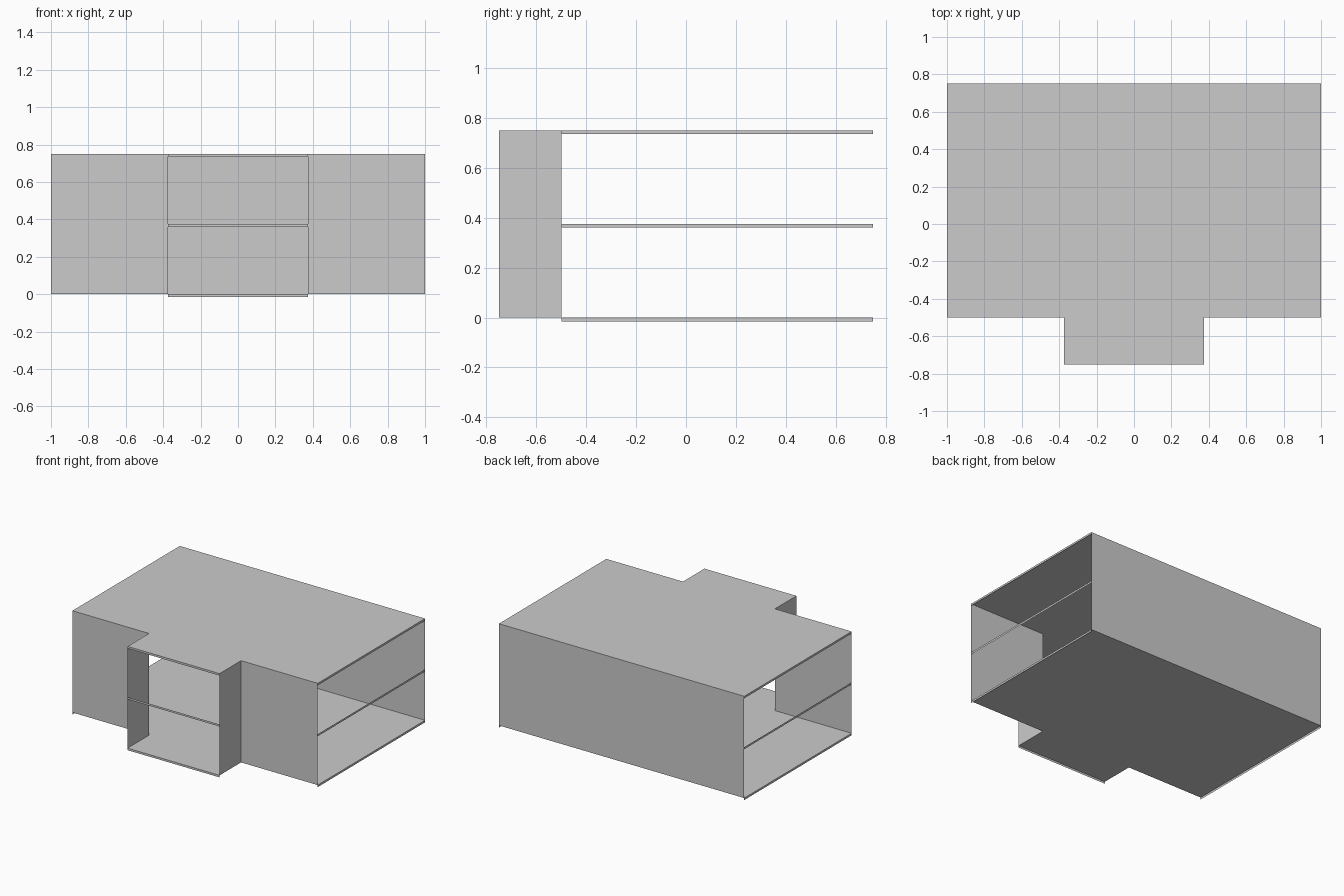
import bpy, bmesh
from mathutils import Vector

if "Cube" in bpy.data.objects:
    bpy.data.objects.remove(bpy.data.objects["Cube"])

H = 0.75


def make_object(name, bm):
    mesh = bpy.data.meshes.new(name)
    bm.to_mesh(mesh)
    bm.free()
    obj = bpy.data.objects.new(name, mesh)
    bpy.context.collection.objects.link(obj)
    return obj


# Thin shell: T-shaped floor, matching roof, walls except the glazed sides
outline = [(-1, -.5), (-.375, -.5), (-.375, -.75), (.375, -.75),
           (.375, -.5), (1, -.5), (1, .75), (-1, .75)]
open_sides = {2, 5, 7}
bm = bmesh.new()
low = [bm.verts.new((x, y, 0)) for x, y in outline]
high = [bm.verts.new((x, y, H)) for x, y in outline]
bm.faces.new(low[::-1])
bm.faces.new(high)
for i in range(len(outline)):
    if i not in open_sides:
        j = (i + 1) % len(outline)
        bm.faces.new((low[i], low[j], high[j], high[i]))
make_object("building_shell", bm)


# Window frame: a grid of cells, each inset and opened, thickened inwards
def window_frame(name, start, end, columns, border):
    a, b = Vector((*start, 0)), Vector((*end, 0))
    bm = bmesh.new()
    rows = [[bm.verts.new(a.lerp(b, c / columns) + Vector((0, 0, H * r / 2)))
             for c in range(columns + 1)] for r in range(3)]
    panes = [bm.faces.new((rows[r][c], rows[r][c + 1],
                           rows[r + 1][c + 1], rows[r + 1][c]))
             for r in range(2) for c in range(columns)]
    bmesh.ops.inset_individual(bm, faces=panes, thickness=border)
    bmesh.ops.delete(bm, geom=panes, context='FACES')
    obj = make_object(name, bm)
    solid = obj.modifiers.new("depth", 'SOLIDIFY')
    solid.thickness = 0.015
    solid.offset = -1


window_frame("bay_window_frame", outline[2], outline[3], 3, 0.01)
window_frame("right_window_frame", outline[5], outline[6], 5, 0.012)
window_frame("left_window_frame", outline[7], outline[0], 5, 0.012)
